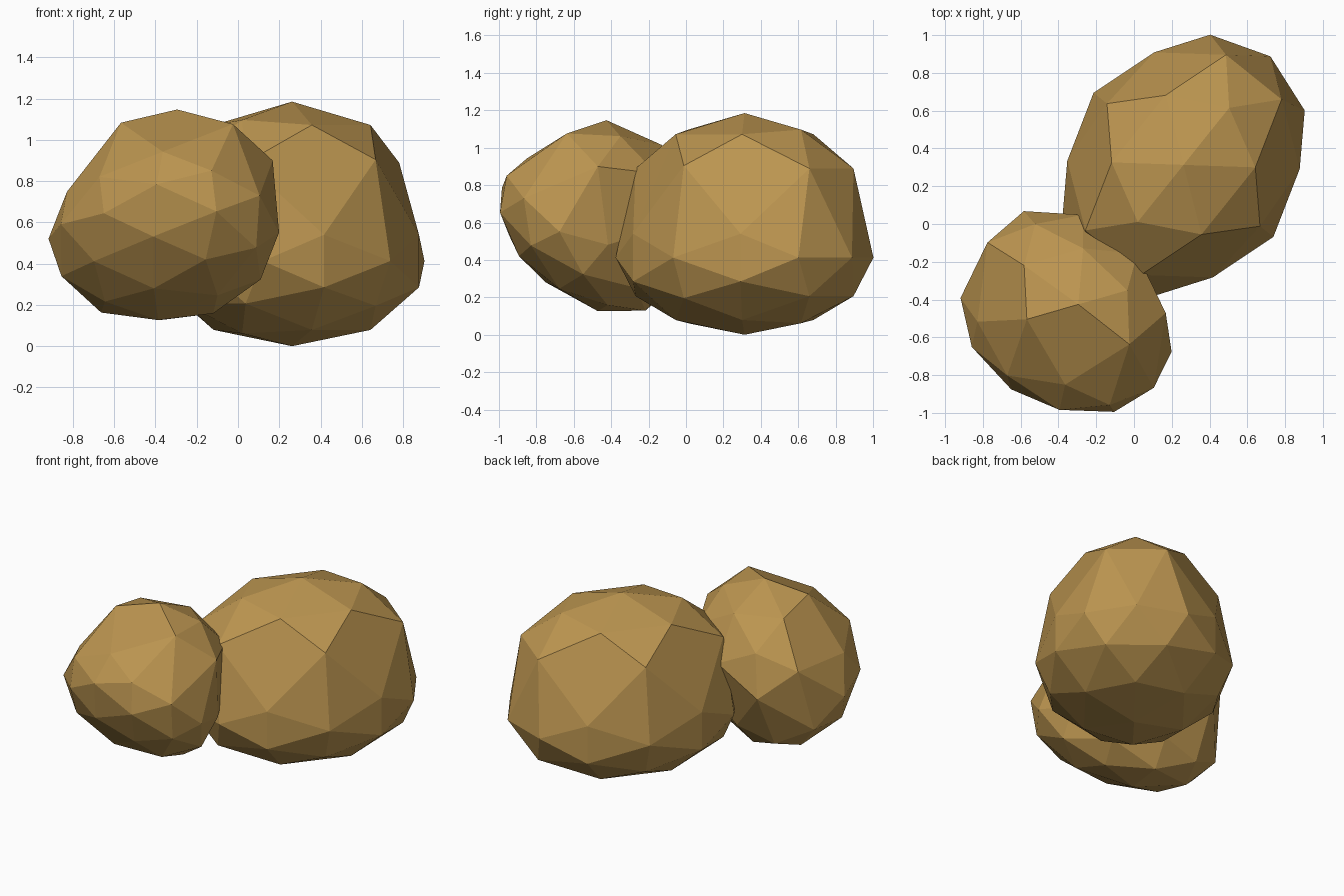
import bpy, bmesh
from itertools import product
from mathutils import Vector, Matrix

if "Cube" in bpy.data.objects:
    bpy.data.objects.remove(bpy.data.objects["Cube"])

mat = bpy.data.materials.new("ochre_stone")
mat.diffuse_color = (0.5, 0.3, 0.08, 1)
mat.use_nodes = True
mat.node_tree.nodes["Principled BSDF"].inputs["Base Color"].default_value = mat.diffuse_color


def geodesic_points():
    """42 points of a once-subdivided icosahedron with an edge middle at the pole."""
    seeds = [(0.5257, 0, 0.8507), (0.309, 0.5, 0.809), (1, 0, 0)]
    pts = set()
    for seed in seeds:
        for r in range(3):
            p = seed[r:] + seed[:r]
            for signs in product((1, -1), repeat=3):
                pts.add(tuple(c * s if c else 0 for c, s in zip(p, signs)))
    return sorted(pts)


def boulder(name, origin, ex, ey, scale):
    # stretched faceted ball whose lower part is squashed toward its base
    bm = bmesh.new()
    for x, y, z in geodesic_points():
        k = 0.5925 if z > 0.4 else 0.4125
        bm.verts.new((x * 0.736, y * 0.61, (z + 1) * k))
    # hull of the unsquashed ball gives the triangles
    final = [v.co.copy() for v in bm.verts]
    for v, p in zip(bm.verts, geodesic_points()):
        v.co = p
    bm.verts.index_update()
    verts = list(bm.verts)
    bmesh.ops.convex_hull(bm, input=verts)
    for v, co in zip(verts, final):
        v.co = co
    # placement axes
    ex = Vector(ex).normalized()
    ez = ex.cross(Vector(ey)).normalized()
    ey = ez.cross(ex)
    rot = Matrix((ex, ey, ez)).transposed()
    for v in verts:
        v.co = Vector(origin) + rot @ v.co * scale
    bmesh.ops.recalc_face_normals(bm, faces=bm.faces)
    me = bpy.data.meshes.new(name)
    bm.to_mesh(me)
    bm.free()
    me.materials.append(mat)
    ob = bpy.data.objects.new(name, me)
    bpy.context.collection.objects.link(ob)
    return ob


# large boulder standing upright, turned about z
boulder("large_boulder", (0.262, 0.313, 0), (0.625, 0.78, 0), (-0.78, 0.625, 0), 1.0)
# smaller copy tipped backward against it
boulder("small_boulder", (-0.408, -0.75, 0.28), (0.766, -0.55, 0.32), (0.61, 0.55, -0.58), 0.82)
